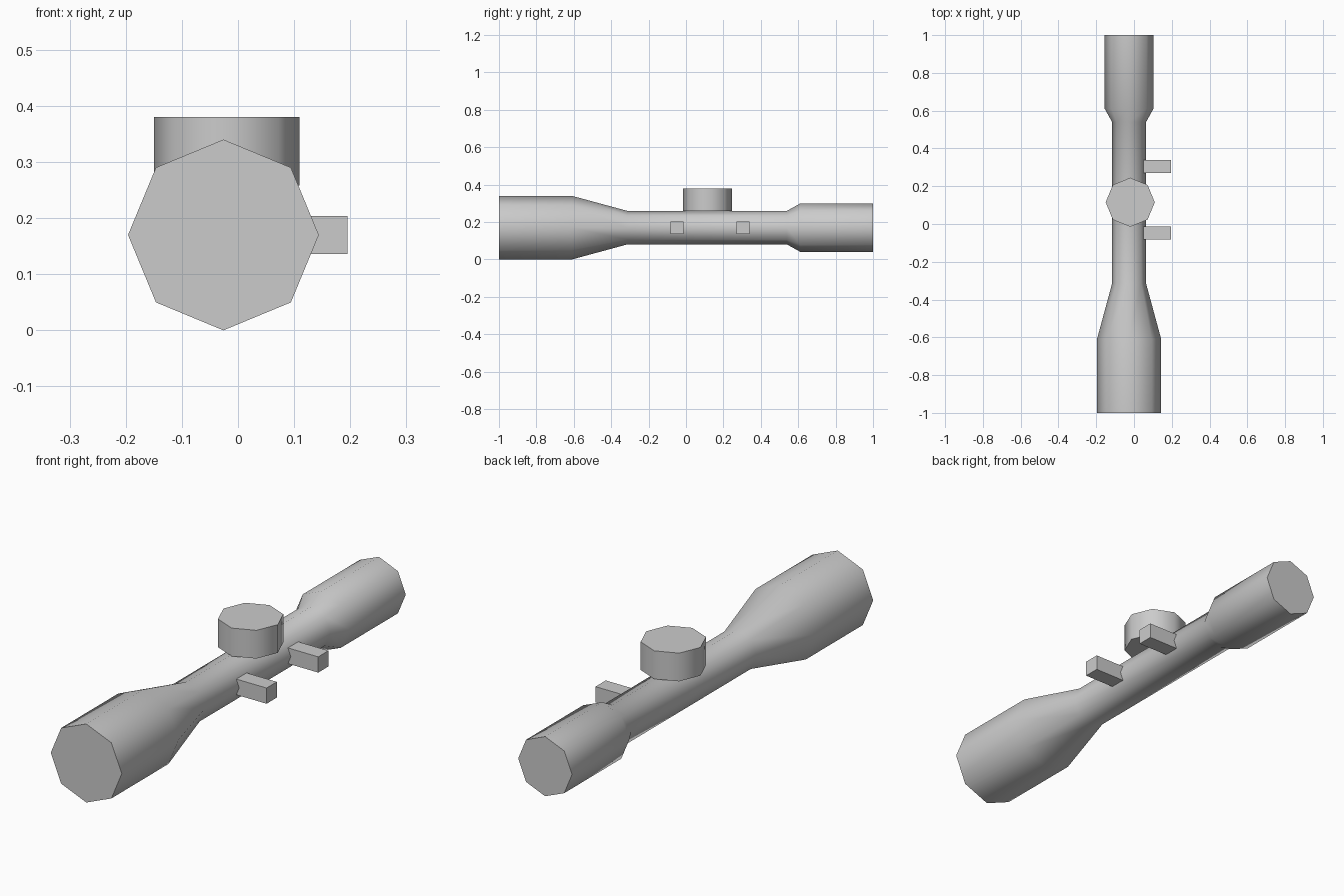
import bpy
import bmesh
from math import pi, radians, sin, cos
from mathutils import Matrix, Vector

cube = bpy.data.objects.get("Cube")
if cube:
    bpy.data.objects.remove(cube, do_unlink=True)

grey = bpy.data.materials.new("plain grey")
grey.use_nodes = True
grey.diffuse_color = (0.6, 0.6, 0.6, 1)
grey.node_tree.nodes["Principled BSDF"].inputs["Base Color"].default_value = (0.6, 0.6, 0.6, 1)

SIDES = 8
AXIS_X, AXIS_Z = -0.026, 0.17


def add_object(name, bm, smooth=False):
    bmesh.ops.recalc_face_normals(bm, faces=bm.faces)
    mesh = bpy.data.meshes.new(name)
    bm.to_mesh(mesh)
    bm.free()
    mesh.materials.append(grey)
    obj = bpy.data.objects.new(name, mesh)
    bpy.context.collection.objects.link(obj)
    if smooth:
        bpy.ops.object.select_all(action='DESELECT')
        obj.select_set(True)
        bpy.context.view_layer.objects.active = obj
        bpy.ops.object.shade_smooth_by_angle(angle=radians(60))
    return obj


def turned(name, profile, matrix):
    """Capped octagonal solid from (height, radius) pairs along local z."""
    bm = bmesh.new()
    rings = [[bm.verts.new((r * cos(2 * pi * i / SIDES), r * sin(2 * pi * i / SIDES), h))
              for i in range(SIDES)] for h, r in profile]
    for a, b in zip(rings, rings[1:]):
        for i in range(SIDES):
            j = (i + 1) % SIDES
            bm.faces.new((a[i], a[j], b[j], b[i]))
    bm.faces.new(rings[0])
    bm.faces.new(rings[-1])
    bm.transform(matrix)
    return add_object(name, bm, smooth=True)


# Main tube: wide front bell, slim middle, rear eyepiece
turned("scope_tube",
       [(-1, 0.17), (-0.61, 0.17), (-0.315, 0.09), (0.54, 0.09), (0.61, 0.129), (1, 0.129)],
       Matrix.Translation((AXIS_X, 0, AXIS_Z)) @ Matrix.Rotation(-pi / 2, 4, 'X'))

# Adjustment knob on top
turned("top_knob", [(0, 0.13), (0.122, 0.13)], Matrix.Translation((-0.02, 0.115, 0.258)))

# Mounting blocks on the left side
for name, y in (("front_mount", -0.048), ("rear_mount", 0.305)):
    bm = bmesh.new()
    bmesh.ops.create_cube(bm, size=1, matrix=Matrix.LocRotScale(
        Vector((0.1225, y, 0.17)), None, Vector((0.145, 0.07, 0.068))))
    add_object(name, bm)
